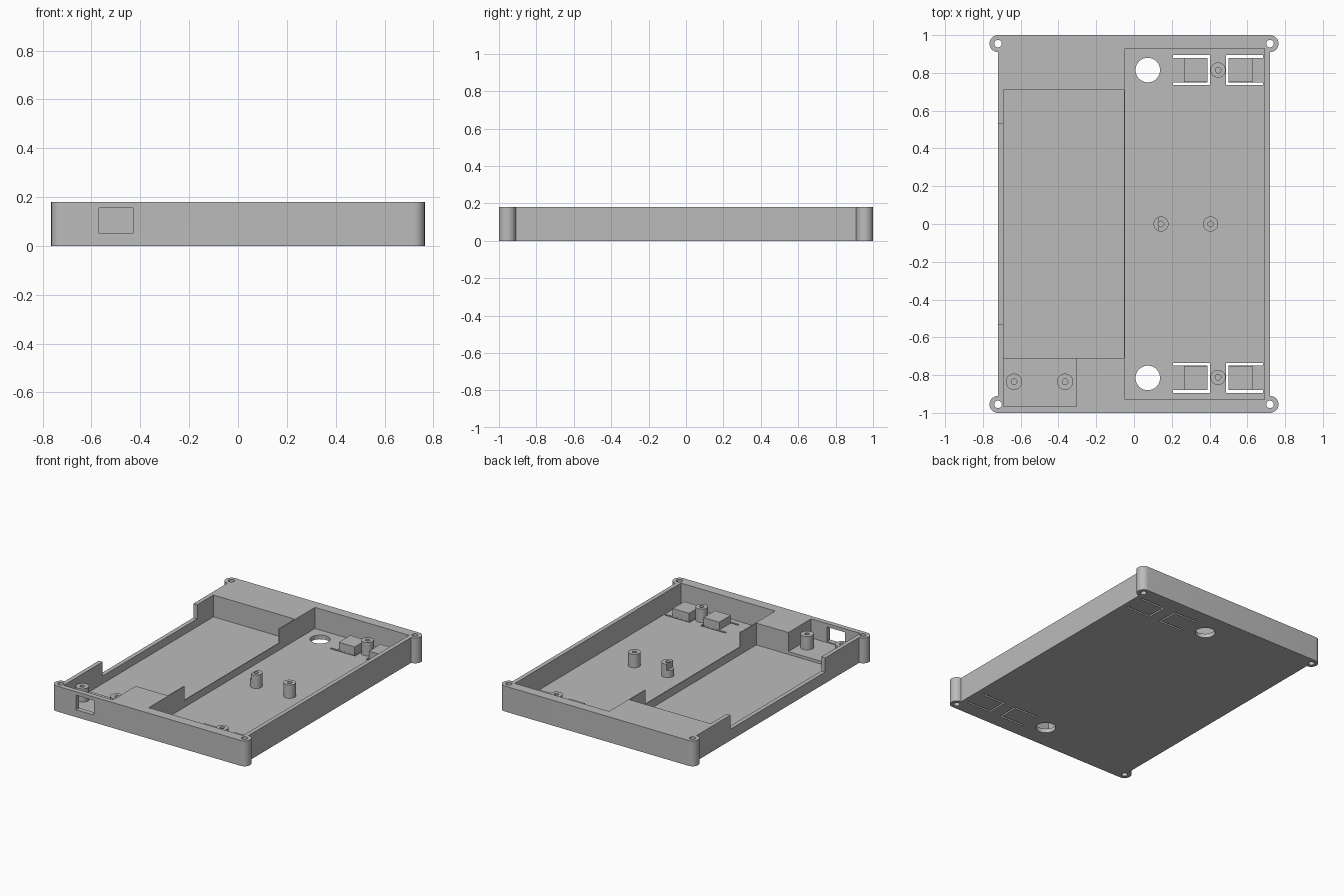
import bpy
import math

if "Cube" in bpy.data.objects:
    bpy.data.objects.remove(bpy.data.objects["Cube"], do_unlink=True)

# Single plastic material
grey = bpy.data.materials.new("grey plastic")
grey.use_nodes = True
colour = (0.5, 0.5, 0.5, 1)
grey.diffuse_color = colour
grey.node_tree.nodes["Principled BSDF"].inputs["Base Color"].default_value = colour


def box(name, x, y, z):
    """Box from (min, max) pairs."""
    spans = (x, y, z)
    bpy.ops.mesh.primitive_cube_add(size=1, location=[sum(s) / 2 for s in spans])
    ob = bpy.context.object
    ob.name = name
    ob.scale = [s[1] - s[0] for s in spans]
    bpy.ops.object.transform_apply(location=True, scale=True)
    ob.data.materials.append(grey)
    return ob


def rod(name, x, y, radius, z, sides=40):
    bpy.ops.mesh.primitive_cylinder_add(vertices=sides, radius=radius, depth=z[1] - z[0],
                                        location=(x, y, sum(z) / 2))
    ob = bpy.context.object
    ob.name = name
    bpy.ops.object.transform_apply(location=True)
    ob.data.materials.append(grey)
    return ob


def combine(target, tool, operation="DIFFERENCE"):
    """Apply a boolean and discard the tool."""
    bpy.ops.object.select_all(action="DESELECT")
    bpy.context.view_layer.objects.active = target
    target.select_set(True)
    mod = target.modifiers.new("boolean", "BOOLEAN")
    mod.operation = operation
    mod.solver = "EXACT"
    mod.object = tool
    bpy.ops.object.modifier_apply(modifier=mod.name)
    bpy.data.objects.remove(tool, do_unlink=True)


def smooth(ob):
    bpy.ops.object.select_all(action="DESELECT")
    bpy.context.view_layer.objects.active = ob
    ob.select_set(True)
    bpy.ops.object.shade_smooth_by_angle(angle=math.radians(30))


H = 0.18          # tray height
FLOOR = 0.03      # main floor level
SHELF = 0.045     # small bay floor level
ABOVE = 0.3
THROUGH = (-0.1, ABOVE)
corners = [(sx * 0.72, sy * 0.955) for sx in (-1, 1) for sy in (-1, 1)]

# Tray block with round corner bosses
tray = box("tray", (-0.72, 0.72), (-1, 1), (0, H))
for x, y in corners:
    combine(tray, rod("boss", x, y, 0.045, (0, H)), "UNION")

# Board bay, battery bay, small connector bay, side notch over both thin walls
combine(tray, box("board_bay", (-0.048, 0.69), (-0.93, 0.93), (FLOOR, ABOVE)))
combine(tray, box("battery_bay", (-0.69, -0.054), (-0.71, 0.71), (0.025, ABOVE)))
combine(tray, box("connector_bay", (-0.69, -0.305), (-0.965, -0.70), (SHELF, ABOVE)))
combine(tray, box("side_notch", (-0.8, -0.04), (-0.53, 0.53), (0.08, ABOVE)))

# Front connector window
combine(tray, box("window", (-0.57, -0.43), (-1.1, -0.9), (0.052, 0.155)))

# Corner screw holes
for x, y in corners:
    combine(tray, rod("screw_hole", x, y, 0.02, THROUGH, 24))

# Large round floor holes and U-shaped slots that free the clip tongues
for side in (-1, 1):
    cy = side * 0.815
    combine(tray, rod("round_hole", 0.073, cy, 0.065, THROUGH, 48))
    for outer, inner, tip in ((0.207, 0.39, 0.402), (0.682, 0.50, 0.488)):
        span = (min(outer, tip), max(outer, tip))
        for edge in (-1, 1):
            strip = sorted((cy + edge * 0.065, cy + edge * 0.079))
            combine(tray, box("slot", span, strip, THROUGH))
        combine(tray, box("slot", sorted((inner, tip)), (cy - 0.07, cy + 0.07), THROUGH))
smooth(tray)

# Clip blocks on the tongues
for end, cy in (("front", -0.815), ("back", 0.815)):
    for hand, span in (("right", (0.265, 0.389)), ("left", (0.501, 0.63))):
        box(f"{end}_{hand}_clip", span, (cy - 0.064, cy + 0.064), (FLOOR - 0.01, 0.085))

# Screw posts with blind holes
posts = (
    ("front_board_post", 0.445, -0.812, 0.04, 0.125),
    ("back_board_post", 0.445, 0.815, 0.04, 0.125),
    ("middle_left_post", 0.405, 0, 0.04, 0.125),
    ("middle_right_post", 0.143, 0, 0.04, 0.125),
    ("connector_right_post", -0.635, -0.835, 0.043, 0.14),
    ("connector_left_post", -0.365, -0.835, 0.043, 0.14),
)
for name, x, y, radius, top in posts:
    post = rod(name, x, y, radius, (0.02, top))
    combine(post, rod("pilot_hole", x, y, 0.015, (0.05, ABOVE), 20))
    if name == "middle_right_post":
        # Flat relief facing the battery bay
        combine(post, box("relief", (0, 0.126), (-0.1, 0.1), (0.08, ABOVE)))
    smooth(post)
